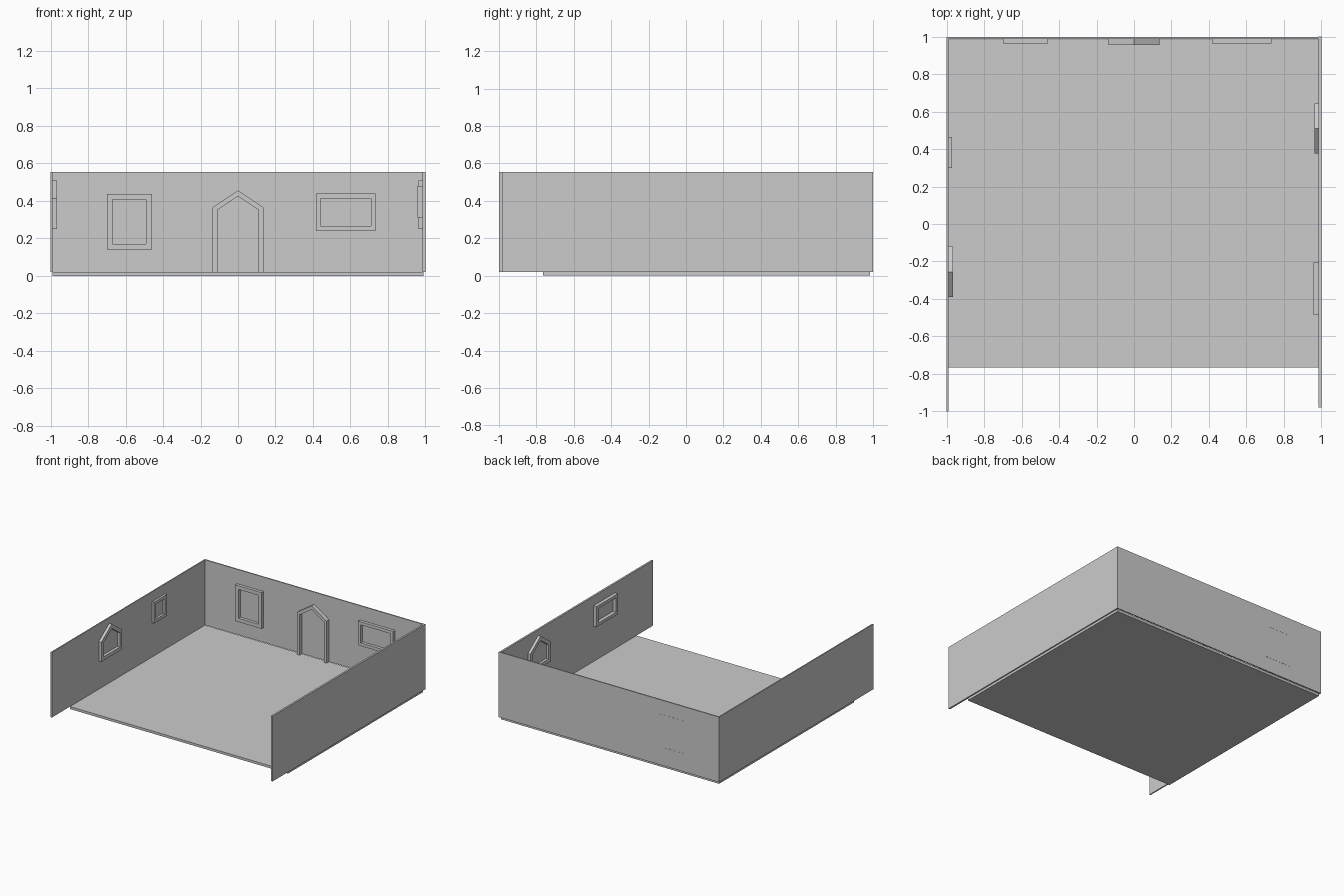
import bpy, bmesh
from mathutils import Vector, Matrix

if "Cube" in bpy.data.objects:
    bpy.data.objects.remove(bpy.data.objects["Cube"])


def box(name, x0, x1, y0, y1, z0, z1):
    bm = bmesh.new()
    bmesh.ops.create_cube(bm, size=1)
    for v in bm.verts:
        v.co = Vector(((x0 + x1) / 2 + v.co.x * (x1 - x0),
                       (y0 + y1) / 2 + v.co.y * (y1 - y0),
                       (z0 + z1) / 2 + v.co.z * (z1 - z0)))
    finish(name, bm)


def finish(name, bm):
    bmesh.ops.recalc_face_normals(bm, faces=bm.faces)
    me = bpy.data.meshes.new(name)
    bm.to_mesh(me)
    bm.free()
    ob = bpy.data.objects.new(name, me)
    bpy.context.collection.objects.link(ob)


def inset(pts, w, closed):
    """Mitred inner offset of a counter-clockwise outline."""
    n, out = len(pts), []
    for i, p in enumerate(pts):
        p = Vector(p)
        normals = []
        for a, b in ((i - 1, i), (i, i + 1)):
            if closed or (a >= 0 and b < n):
                d = (Vector(pts[b % n]) - Vector(pts[a % n])).normalized()
                normals.append(Vector((-d.y, d.x)))
        m = sum(normals, Vector((0, 0))).normalized()
        out.append(p + m * (w / m.dot(normals[0])))
    return out


def frame(name, pts, w, place, d0, d1, closed=True):
    """Rectangular-section trim around an outline; place(u, depth, z) -> xyz."""
    bm = bmesh.new()
    rings = []
    for p, q in zip(pts, inset(pts, w, closed)):
        rings.append([bm.verts.new(place(*c)) for c in
                      ((p[0], d0, p[1]), (p[0], d1, p[1]),
                       (q[0], d1, q[1]), (q[0], d0, q[1]))])
    n = len(rings)
    for i in range(n if closed else n - 1):
        a, b = rings[i], rings[(i + 1) % n]
        for k in range(4):
            l = (k + 1) % 4
            bm.faces.new((a[k], a[l], b[l], b[k]))
    if not closed:
        bm.faces.new(rings[0])
        bm.faces.new(rings[-1])
    finish(name, bm)


def rect(u0, u1, z0, z1):
    return [(u0, z0), (u1, z0), (u1, z1), (u0, z1)]


def gable(u0, u1, z0, z1, z2):
    return [(u1, z0), (u1, z1), ((u0 + u1) / 2, z2), (u0, z1), (u0, z0)]


def on_back(u, d, z):
    return (u, d, z)


def on_side(u, d, z):
    return (d, u, z)


# Floor and three walls
box("floor", -0.99, 0.99, -0.765, 0.985, 0, 0.02)
box("back_wall", -0.99, 0.985, 0.988, 0.998, 0.02, 0.555)
box("left_wall", -1.0, -0.99, -1.0, 0.998, 0.02, 0.555)
box("right_wall", 0.985, 1.0, -0.98, 1.0, 0.02, 0.555)

# Back wall door and windows
frame("door_frame", gable(-0.135, 0.135, 0.02, 0.365, 0.455), 0.025, on_back, 0.955, 0.989, False)
frame("tall_window_frame", rect(-0.70, -0.46, 0.14, 0.437), 0.03, on_back, 0.963, 0.999)
frame("wide_window_frame", rect(0.415, 0.735, 0.24, 0.438), 0.025, on_back, 0.963, 0.998)

# Left wall windows
frame("left_gabled_window_frame", gable(-0.39, -0.12, 0.25, 0.412, 0.508), 0.03, on_side, -1.0, -0.967)
frame("left_small_window_frame", rect(0.30, 0.465, 0.30, 0.475), 0.025, on_side, -1.0, -0.972)

# Right wall windows
frame("right_gabled_window_frame", gable(0.375, 0.643, 0.25, 0.412, 0.508), 0.03, on_side, 0.963, 1.0)
frame("right_wide_window_frame", rect(-0.485, -0.205, 0.31, 0.478), 0.025, on_side, 0.957, 1.0)
